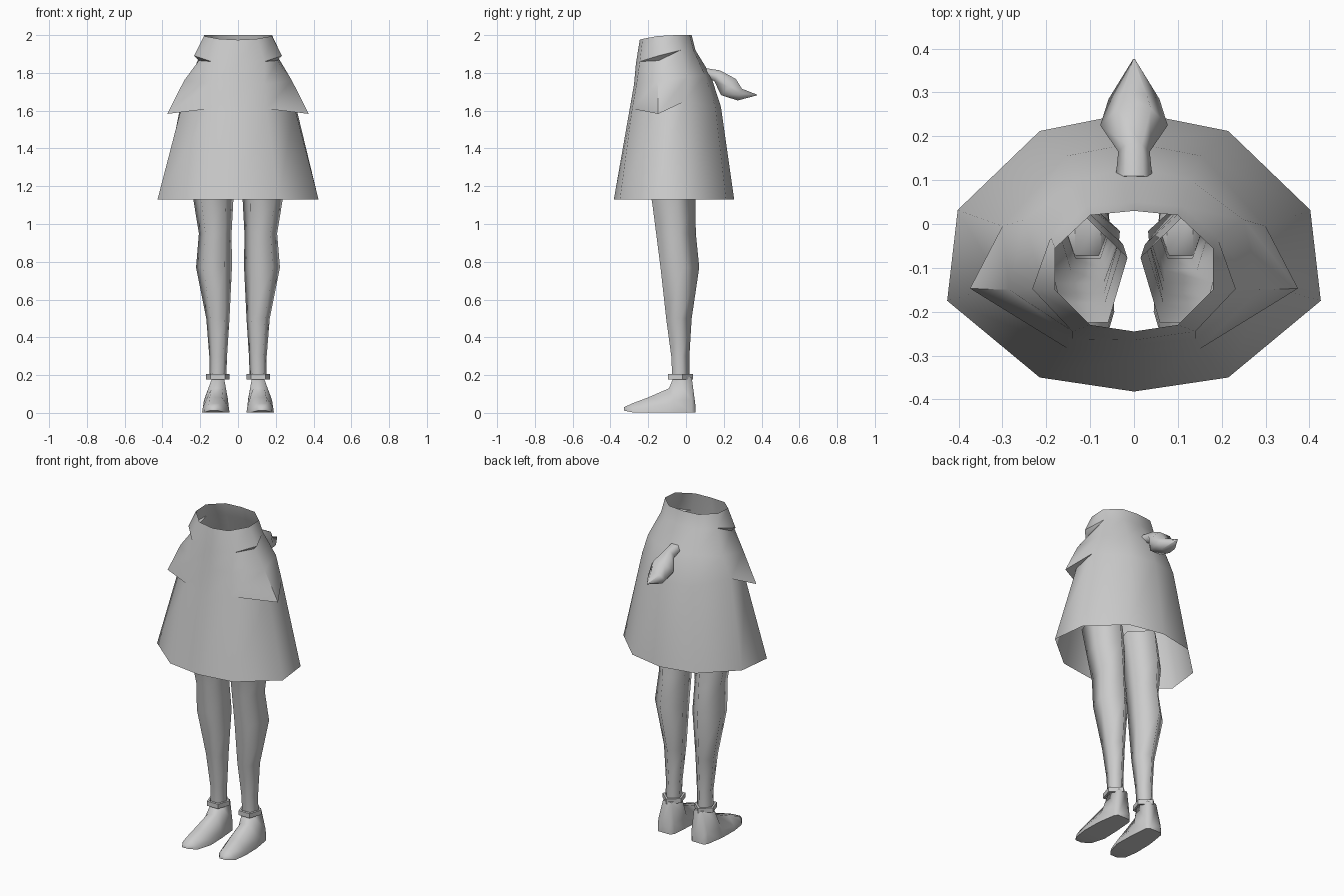
import bpy, bmesh, math

if "Cube" in bpy.data.objects:
    bpy.data.objects.remove(bpy.data.objects["Cube"])

grey = bpy.data.materials.new("plain grey")
grey.diffuse_color = (0.6, 0.6, 0.6, 1)
grey.use_nodes = True
grey.node_tree.nodes["Principled BSDF"].inputs["Base Color"].default_value = grey.diffuse_color


def loft(name, rings, cap_start=False, cap_end=False, closed=False, angle=60):
    """Skin a list of equal-length closed rings of points."""
    bm = bmesh.new()
    rows = [[bm.verts.new(p) for p in ring] for ring in rings]
    n = len(rows[0])
    pairs = list(zip(rows, rows[1:]))
    if closed:
        pairs.append((rows[-1], rows[0]))
    for a, b in pairs:
        for i in range(n):
            j = (i + 1) % n
            bm.faces.new((a[i], a[j], b[j], b[i]))
    if cap_start:
        bm.faces.new(rows[0][::-1])
    if cap_end:
        bm.faces.new(rows[-1])
    bmesh.ops.remove_doubles(bm, verts=bm.verts[:], dist=0.0005)
    if cap_start and cap_end or closed:
        bmesh.ops.recalc_face_normals(bm, faces=bm.faces[:])
    mesh = bpy.data.meshes.new(name)
    bm.to_mesh(mesh)
    bm.free()
    mesh.materials.append(grey)
    obj = bpy.data.objects.new(name, mesh)
    bpy.context.collection.objects.link(obj)
    bpy.context.view_layer.objects.active = obj
    obj.select_set(True)
    bpy.ops.object.shade_smooth_by_angle(angle=math.radians(angle))
    obj.select_set(False)
    return obj


def mirrored(half):
    """Ten-point ring from six points running front centre to back centre."""
    return half + [(-x, y, z) for x, y, z in half[-2:0:-1]]


# Skirt: open waist, small waistband point, pointed hip flaps, wide hem
waist = [(0, -.245, 1.975), (.10, -.23, 1.98), (.18, -.15, 1.995),
         (.18, -.055, 2), (.10, .02, 2), (0, .03, 2)]
band = [(0, -.265, 1.85), (.14, -.245, 1.86), (.232, -.148, 1.89),
        (.19, -.03, 1.92), (.11, .04, 1.92), (0, .05, 1.92)]
hip = [(0, -.275, 1.74), (.14, -.262, 1.74), (.285, -.15, 1.76),
       (.25, .01, 1.78), (.13, .10, 1.79), (0, .13, 1.79)]
flap = [(0, -.305, 1.57), (.15, -.285, 1.61), (.374, -.147, 1.583),
        (.30, -.005, 1.65), (.155, .155, 1.62), (0, .185, 1.62)]
hem = [(0, -.382, 1.13), (.215, -.35, 1.13), (.426, -.175, 1.13),
       (.402, .032, 1.13), (.215, .212, 1.13), (0, .255, 1.13)]
under_band = band[:2] + [(.207, -.145, 1.865)] + band[3:]
under_flap = flap[:2] + [(.30, -.14, 1.615)] + flap[3:]
rings = [hem, under_flap, flap, hip, under_band, band, waist]
loft("skirt", [mirrored(r) for r in rings])


# Five-sided outline fitted to a box, apex at the back
def pentagon(x0, x1, y0, y1, z):
    shape = [(.2, 0), (.8, 0), (1, .58), (.5, 1), (0, .58)]
    return [(x0 + (x1 - x0) * u, y0 + (y1 - y0) * v, z) for u, v in shape]


leg_rings = [(.062, .152, -.072, .018, .18), (.058, .152, -.078, .018, .30),
             (.045, .168, -.105, .03, .50), (.032, .222, -.135, .07, .77),
             (.034, .207, -.158, .052, .95), (.025, .235, -.18, .05, 1.12),
             (.015, .235, -.225, .03, 1.30)]
band_rings = [(.045, .17, -.094, .038, .178), (.045, .17, -.094, .038, .206),
              (.058, .157, -.08, .022, .206), (.058, .157, -.08, .022, .178)]

# Foot sections: y, sole inner x, sole outer x, top inner x, top outer x, top z
foot_sections = [(.050, .075, .155, .085, .145, .04),
                 (.030, .058, .17, .075, .135, .19),
                 (-.065, .05, .185, .075, .135, .19),
                 (-.09, .048, .188, .08, .14, .13),
                 (-.20, .045, .19, .085, .15, .082),
                 (-.285, .07, .178, .095, .155, .05),
                 (-.328, .105, .15, .115, .14, .03)]


def foot_ring(y, a, b, c, d, top):
    base = .012 if y < -.3 else .003
    mid = base + (top - base) * .35
    return [(a, y, base), (b, y, base), (b * .9 + d * .1, y, mid),
            (d, y, top), (c, y, top), (a * .9 + c * .1, y, mid)]


def flip(ring):
    return [(-x, y, z) for x, y, z in reversed(ring)]


for side in ("right", "left"):
    fix = flip if side == "left" else list
    # Leg, open at the top under the skirt
    loft(side + "_leg", [fix(pentagon(*r)) for r in leg_rings], angle=100)
    # Loose ankle band
    loft(side + "_ankle_band", [fix(pentagon(*r)) for r in band_rings],
         closed=True, angle=30)
    # Pointed foot
    loft(side + "_foot", [fix(foot_ring(*s)) for s in foot_sections],
         True, True, angle=70)

# Tail: y, z, half width, half height, section tilt; narrow stub, leaf, tip
tail_sections = [(.105, 1.80, .042, .025, -10), (.165, 1.785, .036, .032, -30),
                 (.225, 1.725, .077, .058, -42), (.285, 1.685, .058, .033, -20),
                 (.376, 1.683, .002, .002, 0)]


def tail_ring(y, z, w, h, tilt):
    t = math.radians(tilt)
    pts = []
    for k in range(6):
        a = math.radians(60 * k)
        s = h * math.sin(a) / .866
        pts.append((w * math.cos(a), y - s * math.sin(t), z + s * math.cos(t)))
    return pts


loft("tail", [tail_ring(*s) for s in tail_sections], True, True, angle=75)
